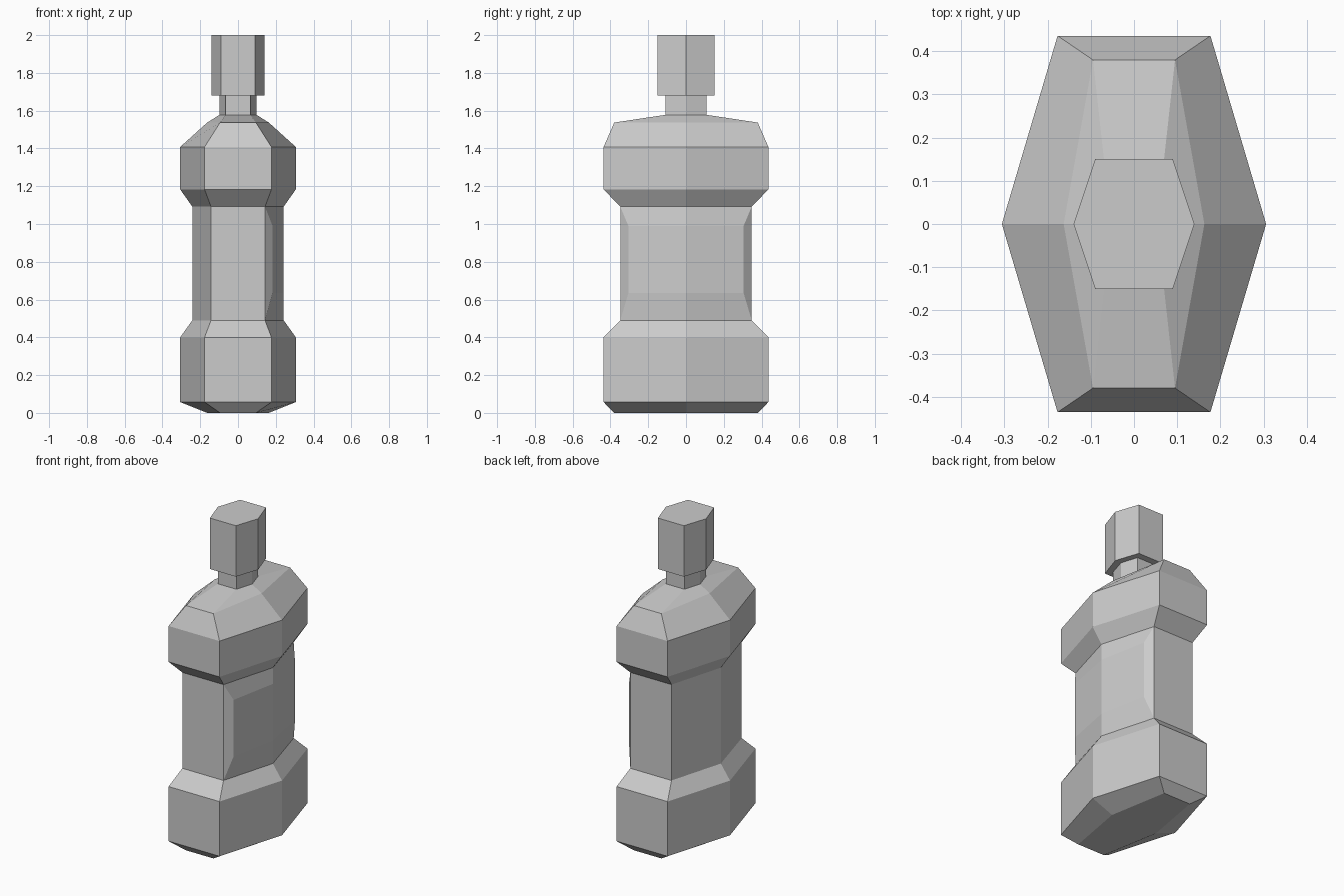
import bpy, bmesh

if "Cube" in bpy.data.objects:
    bpy.data.objects.remove(bpy.data.objects["Cube"])


def hexagon(bm, a, b, c, z):
    """Stretched hexagon: ends of half width a at y = +-b, side points at x = +-c."""
    pts = [(a, -b), (c, 0), (a, b), (-a, b), (-c, 0), (-a, -b)]
    return [bm.verts.new((x, y, z)) for x, y in pts]


def loft(sections):
    bm = bmesh.new()
    rings = [hexagon(bm, *s) for s in sections]
    for lo, hi in zip(rings, rings[1:]):
        for i in range(6):
            j = (i + 1) % 6
            bm.faces.new((lo[i], lo[j], hi[j], hi[i]))
    bm.faces.new(rings[0][::-1])
    bm.faces.new(rings[-1])
    bm.normal_update()
    return bm


def finish(bm, name):
    mesh = bpy.data.meshes.new(name)
    bm.to_mesh(mesh)
    bm.free()
    obj = bpy.data.objects.new(name, mesh)
    bpy.context.collection.objects.link(obj)
    return obj


WIDE = (0.177, 0.436, 0.306)
WAIST = (0.143, 0.348, 0.242)
RIM = (0.095, 0.38, 0.163)
NECK = (0.065, 0.108, 0.098)
CAP = (0.09, 0.15, 0.14)

# Bottle body: base, narrow waist, shoulders
bm = loft([(*RIM, 0), (*WIDE, 0.057), (*WIDE, 0.40), (*WAIST, 0.49),
           (*WAIST, 1.092), (*WIDE, 1.183), (*WIDE, 1.408),
           (*RIM, 1.537), (*NECK, 1.578)])

# Raised label panel on the right-hand side of the waist
side = []
for f in bm.faces:
    m = f.calc_center_median()
    if m.x > 0.1 and 0.7 < m.z < 0.9:
        side.append(f)
bmesh.ops.inset_region(bm, faces=side, thickness=0.03, use_even_offset=True)
for v in {v for f in side for v in f.verts}:
    v.co.z = 0.99 if v.co.z > 0.8 else 0.635
    if abs(v.co.y) > 0.1:
        v.co.x, v.co.y = 0.183, 0.305 * (1 if v.co.y > 0 else -1)
    else:
        v.co.x, v.co.y = WAIST[2], 0
finish(bm, "bottle_body")

# Neck and cap
finish(loft([(*NECK, 1.578), (*NECK, 1.68)]), "neck")
finish(loft([(*CAP, 1.68), (*CAP, 2.0)]), "cap")
